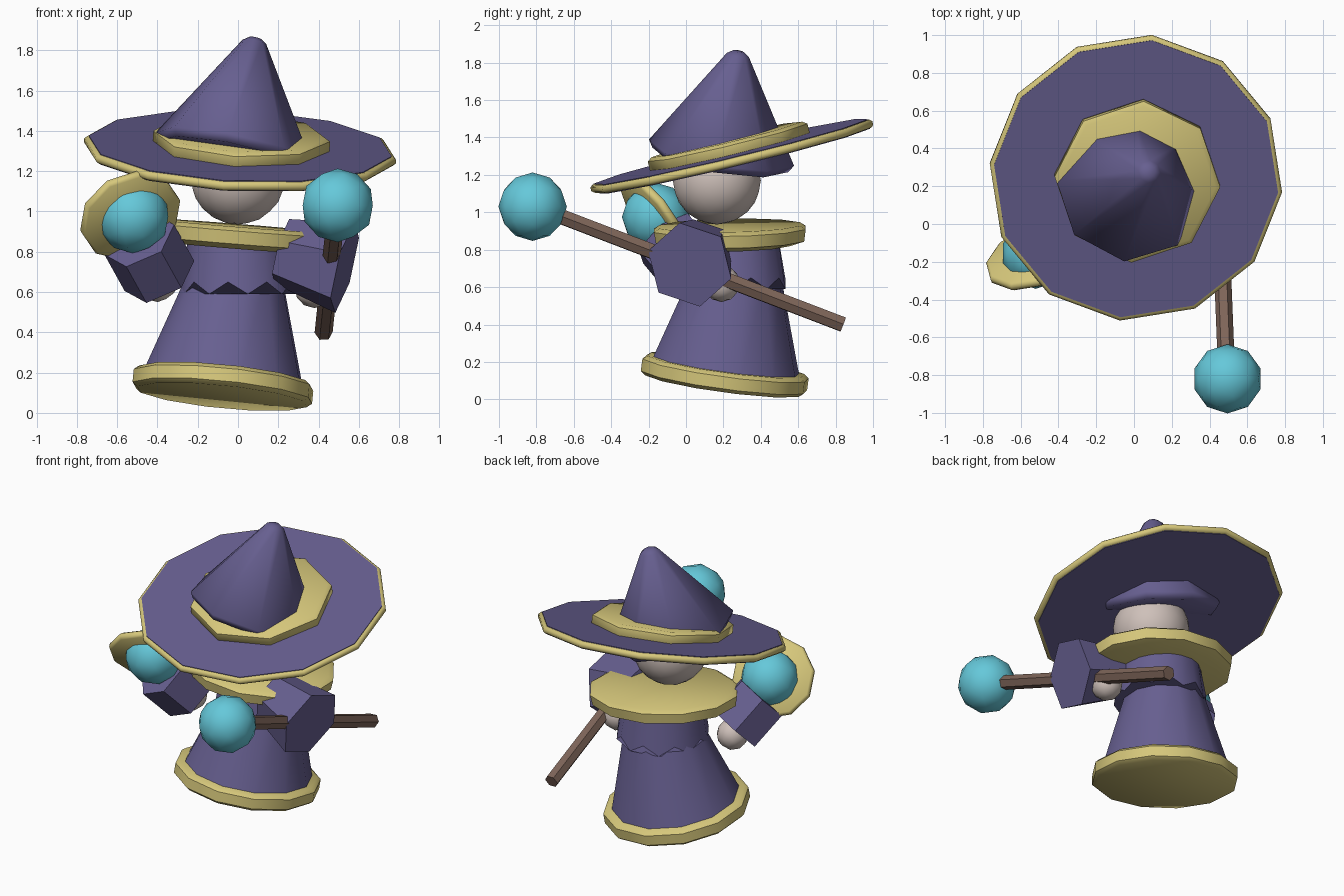
import bpy, bmesh, math
from mathutils import Vector, Matrix

if "Cube" in bpy.data.objects:
    bpy.data.objects.remove(bpy.data.objects["Cube"])


def material(name, rgb):
    m = bpy.data.materials.new(name)
    m.diffuse_color = (*rgb, 1)
    m.use_nodes = True
    m.node_tree.nodes["Principled BSDF"].inputs["Base Color"].default_value = m.diffuse_color
    return m


PURPLE = material("purple cloth", (0.135, 0.115, 0.28))
GOLD = material("gold trim", (0.68, 0.58, 0.20))
CYAN = material("cyan crystal", (0.13, 0.58, 0.70))
SKIN = material("pale skin", (0.62, 0.53, 0.49))
WOOD = material("brown wood", (0.21, 0.13, 0.10))


def finish(name, bm, mat, matrix, angle):
    bmesh.ops.recalc_face_normals(bm, faces=bm.faces)
    mesh = bpy.data.meshes.new(name)
    bm.to_mesh(mesh)
    bm.free()
    mesh.transform(matrix)
    mesh.materials.append(mat)
    ob = bpy.data.objects.new(name, mesh)
    bpy.context.collection.objects.link(ob)
    bpy.ops.object.select_all(action='DESELECT')
    ob.select_set(True)
    bpy.context.view_layer.objects.active = ob
    bpy.ops.object.shade_smooth_by_angle(angle=math.radians(angle))
    return ob


def lathe(name, mat, profile, sides, centre, axis=(0, 0, 1), phase=0, stretch=1, zigzag=0, angle=50):
    """Closed turned shape: (radius, height) rings around an axis, from bottom to top."""
    bm = bmesh.new()
    rings = []
    for k, (r, z) in enumerate(profile):
        ring = []
        for i in range(sides):
            a = math.radians(phase) + math.tau * i / sides
            dz = zigzag * (i % 2) if k == 0 else 0
            ring.append(bm.verts.new((r * stretch * math.cos(a), r * math.sin(a), z + dz)))
        rings.append(ring)
    for low, high in zip(rings, rings[1:]):
        for i in range(sides):
            j = (i + 1) % sides
            bm.faces.new((low[i], low[j], high[j], high[i]))
    bm.faces.new(rings[0][::-1])
    bm.faces.new(rings[-1])
    turn = Vector((0, 0, 1)).rotation_difference(Vector(axis)).to_matrix().to_4x4()
    return finish(name, bm, mat, Matrix.Translation(centre) @ turn, angle)


def rod(name, mat, start, end, r1, r2, sides, phase=0):
    d = Vector(end) - Vector(start)
    return lathe(name, mat, [(r1, 0), (r2, d.length)], sides, start, d, phase, angle=40)


def ball(name, mat, centre, radius, detail=2):
    bm = bmesh.new()
    bmesh.ops.create_icosphere(bm, subdivisions=detail, radius=radius)
    return finish(name, bm, mat, Matrix.Translation(centre), 60)


# Hat: wide tilted brim with gold edge, band and leaning crown
BRIM_AXIS = (0.045, -0.24, 1)
BRIM_AT = (0.01, 0.245, 1.30)
lathe("brim_edge", GOLD, [(0.765, -0.022), (0.779, -0.010), (0.779, 0.010), (0.765, 0.022)],
      12, BRIM_AT, BRIM_AXIS, -6)
lathe("hat_brim", PURPLE, [(0.757, -0.026), (0.757, 0.026)], 12, BRIM_AT, BRIM_AXIS, -6)
lathe("hat_band", GOLD, [(0.42, 0.0), (0.44, 0.02), (0.44, 0.075), (0.415, 0.092)],
      8, (0.015, 0.24, 1.30), BRIM_AXIS, -4)
lathe("hat_crown", PURPLE, [(0.37, -0.01), (0.395, 0.03), (0.06, 0.57), (0.03, 0.59)],
      8, (-0.03, 0.185, 1.29), (0.115, 0.095, 0.57), -5, angle=60)

# Head
ball("head", SKIN, (0, 0.165, 1.17), 0.235, 3)

# Collar, torso and robe
lathe("collar", GOLD, [(0.33, -0.06), (0.41, -0.035), (0.42, 0.03), (0.39, 0.05)],
      12, (0, 0.235, 0.88), (0.08, -0.02, 1), 15, stretch=1.17)
lathe("torso_cape", PURPLE, [(0.285, 0.59), (0.245, 0.88)], 18, (0, 0.25, 0), zigzag=0.06, angle=60)
ROBE_AXIS = (0.10, 0.135, 1)
ROBE_AT = (-0.08, 0.2, 0.08)
lathe("robe_skirt", PURPLE, [(0.425, 0.02), (0.235, 0.62)], 12, ROBE_AT, (0.12, 0.125, 1), 10)
lathe("robe_hem", GOLD, [(0.43, 0.0), (0.455, 0.02), (0.455, 0.085), (0.43, 0.105)],
      12, ROBE_AT, ROBE_AXIS, 10)

# Right arm holding the staff
rod("right_sleeve", PURPLE, (0.22, 0.08, 0.80), (0.53, 0.02, 0.72), 0.17, 0.235, 6)
ball("right_hand", SKIN, (0.38, 0.19, 0.62), 0.10)
rod("staff", WOOD, (0.49, -0.78, 1.02), (0.425, 0.84, 0.40), 0.045, 0.045, 6)
ball("staff_crystal", CYAN, (0.495, -0.82, 1.03), 0.183)

# Left arm with a ringed crystal
rod("left_sleeve", PURPLE, (-0.39, 0.04, 0.68), (-0.49, -0.11, 0.86), 0.19, 0.19, 6)
ball("left_hand", SKIN, (-0.40, 0.07, 0.65), 0.10)
ball("left_crystal", CYAN, (-0.52, -0.16, 0.975), 0.183)
lathe("crystal_ring", GOLD, [(0.245, -0.025), (0.26, -0.012), (0.26, 0.012), (0.245, 0.025)],
      10, (-0.535, -0.175, 0.98), (-0.3, 0.75, 0.55))
